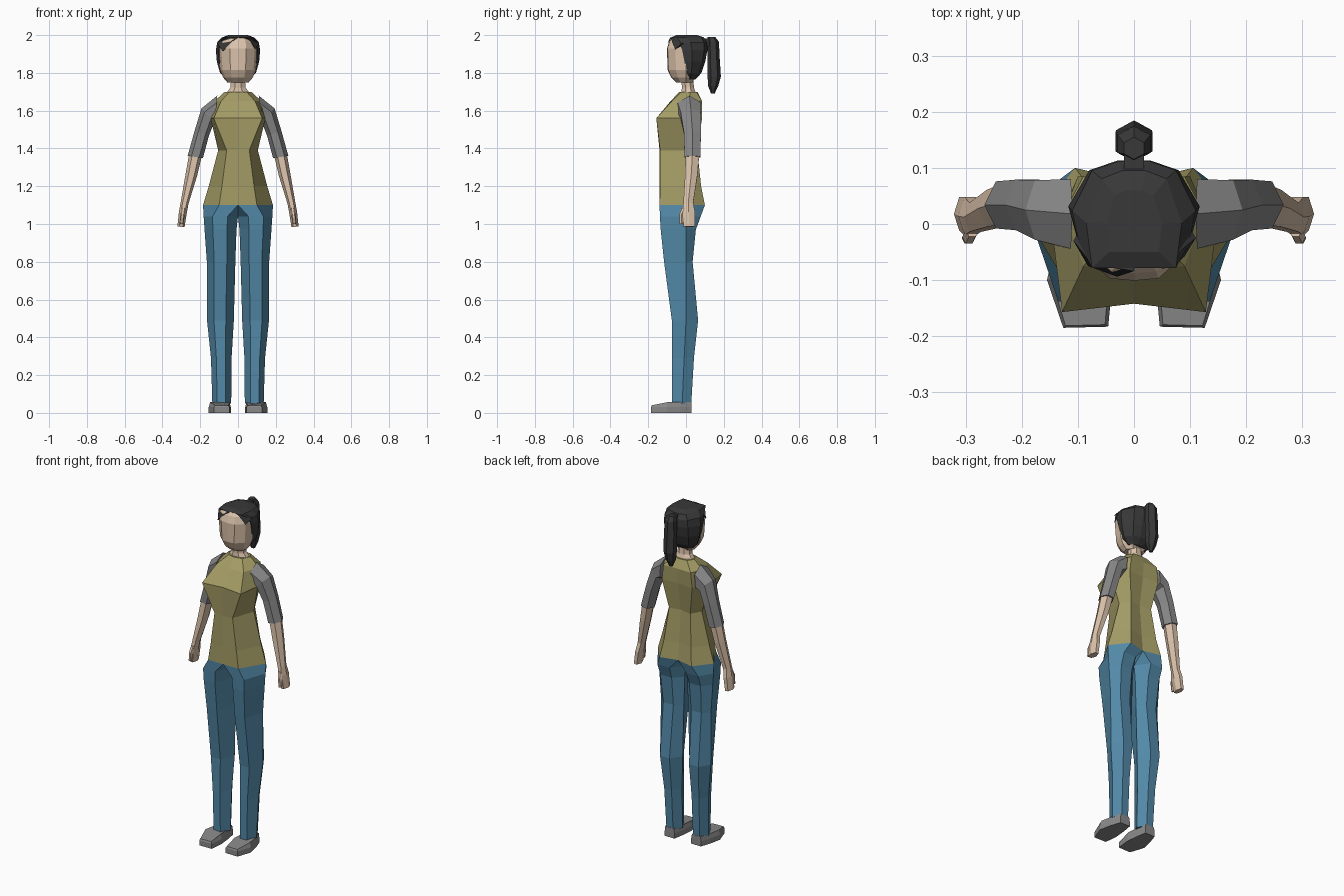
import bpy, bmesh, math


def mat(name, r, g, b):
    m = bpy.data.materials.new(name)
    m.diffuse_color = (r, g, b, 1)
    return m


SKIN = mat("skin", 0.72, 0.55, 0.41)
SHIRT = mat("olive_shirt", 0.37, 0.33, 0.13)
DENIM = mat("blue_denim", 0.085, 0.25, 0.39)
GREY = mat("grey_cloth", 0.25, 0.25, 0.25)
HAIR = mat("dark_hair", 0.04, 0.04, 0.04)


def loft(name, rings, material, mirror=False):
    """Skin a list of equal-length point rings and cap both ends."""
    bm = bmesh.new()
    vs = [[bm.verts.new(p) for p in ring] for ring in rings]
    n = len(vs[0])
    for a, b in zip(vs, vs[1:]):
        for i in range(n):
            j = (i + 1) % n
            bm.faces.new((a[i], a[j], b[j], b[i]))
    bm.faces.new(vs[0][::-1])
    bm.faces.new(vs[-1])
    bmesh.ops.recalc_face_normals(bm, faces=bm.faces)
    me = bpy.data.meshes.new(name)
    bm.to_mesh(me)
    bm.free()
    me.materials.append(material)
    ob = bpy.data.objects.new(name, me)
    bpy.context.collection.objects.link(ob)
    if mirror:
        ob.modifiers.new("mirror", 'MIRROR').use_mirror_merge = False
    return ob


def sym(z, half):
    """Full ring from the right half, listed front centre to back centre."""
    pts = half + [(-x, y) for x, y in reversed(half) if x > 0]
    return [(x, y, z) for x, y in pts]


def oval(z, rx, yf, yb, n=8, rot=0.5):
    c, r = (yf + yb) / 2, (yb - yf) / 2
    k = 1 / math.cos(math.pi / n) if rot else 1
    return [(rx * k * math.cos((i + rot) * math.tau / n),
             c + r * k * math.sin((i + rot) * math.tau / n), z) for i in range(n)]


# Shirt body
HIP = [(0, -.14), (.10, -.14), (.185, 0), (.105, .10), (0, .075)]
loft("shirt_body", [
    sym(1.10, HIP),
    sym(1.20, [(0, -.14), (.085, -.137), (.155, 0), (.09, .08), (0, .065)]),
    sym(1.39, [(0, -.14), (.06, -.137), (.105, 0), (.07, .06), (0, .048)]),
    sym(1.56, [(0, -.142), (.128, -.157), (.145, -.02), (.10, .085), (0, .075)]),
    sym(1.65, [(0, -.082), (.09, -.075), (.125, .02), (.09, .085), (0, .083)]),
    sym(1.70, [(0, -.035), (.045, -.025), (.07, .02), (.045, .055), (0, .06)]),
], SHIRT)

# Neck with collar opening
loft("neck", [oval(1.698, .058, -.024, .05), oval(1.722, .04, -.022, .042),
              oval(1.80, .035, -.025, .036)], SKIN)


# Trouser legs: six-sided, joined along the middle at the hips
def leg_ring(z, xi, xo, yf, yb, ym=0.0):
    w = xo - xi
    a, b = xi + .3 * w, xi + .74 * w
    return [(a, yf, z), (b, yf, z), (xo, ym, z), (b, yb, z), (a, yb, z), (xi, ym, z)]


hip_ring = [(x, y, 1.10) for x, y in HIP] + [(0, -.02, 1.10)]
loft("trouser_leg", [
    hip_ring,
    leg_ring(1.04, 0, .182, -.138, .078),
    leg_ring(.97, .008, .177, -.134, .052),
    leg_ring(.80, .014, .165, -.116, .035),
    leg_ring(.49, .022, .164, -.075, .064),
    leg_ring(.29, .034, .143, -.075, .042, -.01),
    leg_ring(.05, .036, .136, -.073, .028, -.02),
], DENIM, True)

# Shoes: outline with a sloped toe
SOLE = [(.055, .03), (.045, -.03), (.038, -.10), (.046, -.183), (.126, -.185),
        (.155, -.10), (.140, -.03), (.12, .03)]
loft("shoe", [
    [(x, y, 0) for x, y in SOLE],
    [(x, y, .03) for x, y in SOLE],
    [(.093 + (x - .093) * .88, y * .98, .04 if y < -.15 else .057) for x, y in SOLE],
], GREY, True)


# Arms: six-sided rings tilted in the front plane
def arm_ring(x, y, z, ru, rv, deg):
    ux, uz = math.cos(math.radians(deg)), math.sin(math.radians(deg))
    ring = []
    for i in range(6):
        c, s = math.cos(i * math.tau / 6) * ru, math.sin(i * math.tau / 6) * rv / .866
        ring.append((x + ux * c, y + s, z + uz * c))
    return ring


loft("sleeve", [
    arm_ring(.115, .018, 1.605, .075, .062, 94),
    arm_ring(.160, .025, 1.575, .050, .053, 48),
    arm_ring(.192, .034, 1.48, .040, .045, 18),
    arm_ring(.226, .034, 1.355, .041, .042, 8),
], GREY, True)
loft("forearm_and_hand", [
    arm_ring(.224, .034, 1.37, .034, .036, 10),
    arm_ring(.247, .028, 1.26, .031, .033, 10),
    arm_ring(.283, .012, 1.11, .021, .026, 10),
    arm_ring(.292, .014, 1.06, .021, .034, 10),
    arm_ring(.302, .018, .985, .019, .030, 5),
], SKIN, True)
loft("thumb", [
    arm_ring(.288, -.010, 1.085, .012, .012, 5),
    arm_ring(.294, -.023, 1.05, .012, .012, 5),
    arm_ring(.298, -.025, 1.00, .009, .009, 5),
], SKIN, True)

# Head
loft("head", [
    sym(z, [(0, yf), (.42 * rx, yf + .004), (.86 * rx, yf * .55), (rx, .0), (.6 * rx, yb), (0, yb)])
    for z, rx, yf, yb in [
        (1.748, .055, -.05, .03), (1.775, .078, -.078, .05), (1.815, .095, -.097, .06),
        (1.93, .104, -.101, .08), (1.97, .094, -.088, .08), (1.988, .07, -.074, .06)]
], SKIN)

# Hair shell: flat front edge that sweeps forward over the crown
loft("hair_cap", [
    sym(z, [(0, yf), (.88 * rx, yf), (rx, yf * .4 + yb * .35), (.68 * rx, yb * .85), (.25 * rx, yb), (0, yb)])
    for z, rx, yf, yb in [
        (1.765, .06, .01, .05), (1.80, .095, .0, .082), (1.86, .112, -.008, .102),
        (1.92, .117, -.02, .113), (1.962, .110, -.038, .112), (1.988, .085, -.078, .095),
        (2.0, .05, -.05, .06)]
], HAIR)


# Fringe locks: thin wedges either side of the forehead
def lock(name, pts):
    loft(name, [pts, [(x * .85, y + .03, z) for x, y, z in pts]], HAIR)


lock("fringe_left", [(.0, -.084, 1.987), (-.03, -.094, 1.967), (-.082, -.075, 1.915),
                     (-.108, -.03, 1.955), (-.075, -.072, 1.987)])
lock("fringe_right", [(.05, -.08, 1.987), (.072, -.074, 1.965), (.09, -.058, 1.925),
                      (.110, -.025, 1.955), (.08, -.05, 1.987)])

# Ponytail and its tie
loft("ponytail", [oval(z, rx, yf, yb, 6, 0.5) for z, rx, yf, yb in [
    (1.99, .018, .118, .152), (1.965, .029, .115, .170), (1.88, .033, .118, .174),
    (1.78, .032, .119, .180), (1.73, .025, .121, .167), (1.69, .010, .134, .150)]], HAIR)
loft("ponytail_tie", [oval(1.94, .018, .08, .135, 4), oval(1.983, .018, .08, .135, 4)], HAIR)
